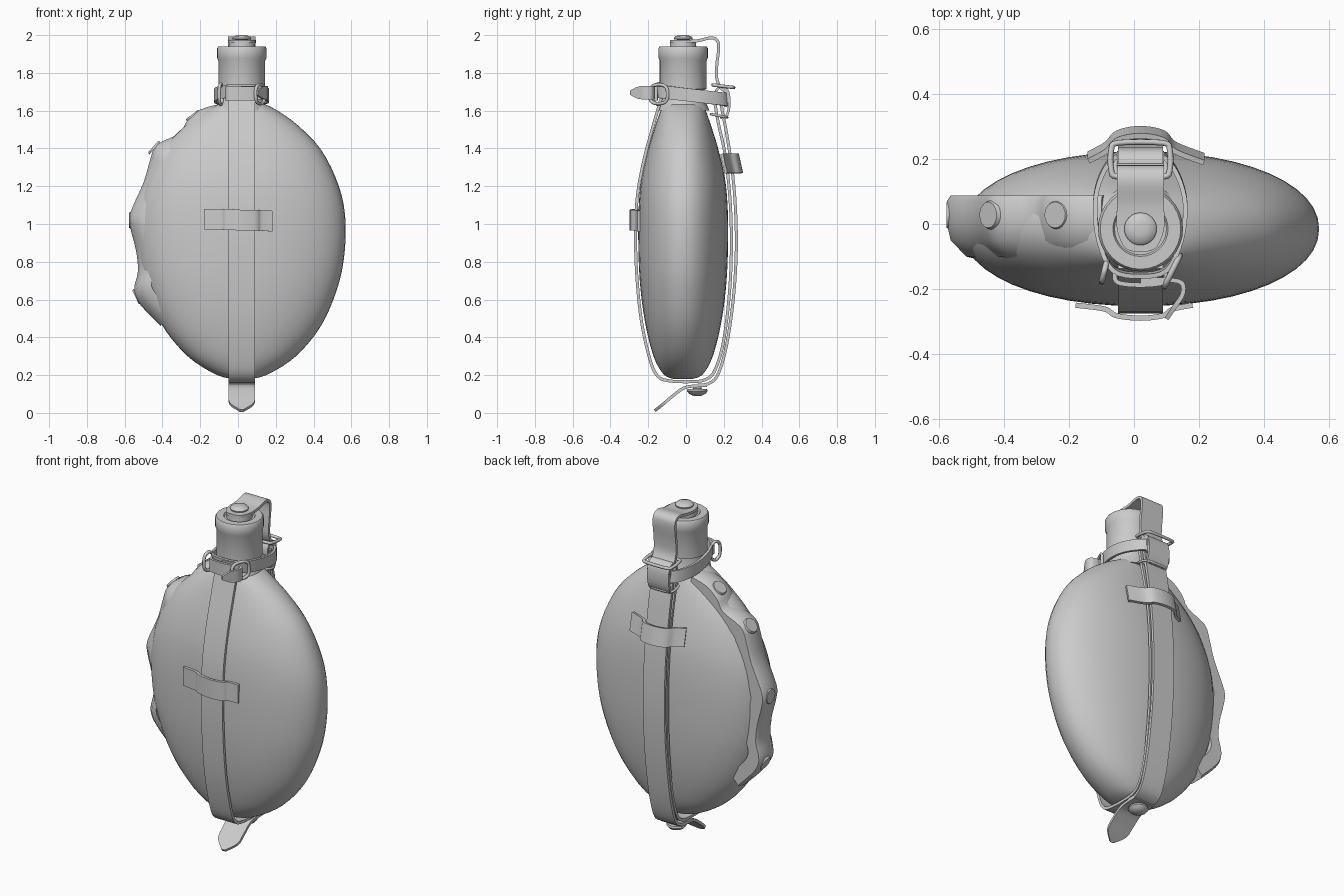
import bpy, bmesh, math
from mathutils import Vector

if "Cube" in bpy.data.objects:
    bpy.data.objects.remove(bpy.data.objects["Cube"])

CX, CY = 0.02, -0.015   # bottle axis


def smooth_path(pts, n=5, closed=False):
    """Catmull-Rom interpolation of tuples of any size."""
    P = [tuple(p) for p in pts]
    m = len(P)
    out = []
    for i in range(m if closed else m - 1):
        if closed:
            a, b, c, d = (P[(i + k) % m] for k in (-1, 0, 1, 2))
        else:
            a, b, c, d = P[max(i - 1, 0)], P[i], P[i + 1], P[min(i + 2, m - 1)]
        for k in range(n):
            t = k / n
            out.append(tuple(0.5 * (2*q + (r-p)*t + (2*p-5*q+4*r-s)*t*t + (3*q-p-3*r+s)*t**3)
                             for p, q, r, s in zip(a, b, c, d)))
    if not closed:
        out.append(P[-1])
    return out


def finish(name, bm, angle=35):
    bmesh.ops.recalc_face_normals(bm, faces=bm.faces)
    me = bpy.data.meshes.new(name)
    bm.to_mesh(me)
    bm.free()
    ob = bpy.data.objects.new(name, me)
    bpy.context.collection.objects.link(ob)
    bpy.ops.object.select_all(action='DESELECT')
    ob.select_set(True)
    bpy.context.view_layer.objects.active = ob
    bpy.ops.object.shade_smooth_by_angle(angle=math.radians(angle))
    return ob


def loft(name, rings, closed=False, angle=35):
    """Skin a list of equal-sized point loops."""
    bm = bmesh.new()
    V = [[bm.verts.new(p) for p in r] for r in rings]
    n, m = len(V), len(V[0])
    for i in range(n if closed else n - 1):
        A, B = V[i], V[(i + 1) % n]
        for j in range(m):
            k = (j + 1) % m
            bm.faces.new((A[j], A[k], B[k], B[j]))
    if not closed:
        bm.faces.new(V[0])
        bm.faces.new(V[-1])
    return finish(name, bm, angle)


def ribbon(name, pts, side, width, thick=0.016, closed=False, n=5):
    """Flat strap along a path; pts are (x, y, z) or (x, y, z, width factor)."""
    S = smooth_path([tuple(p) + (1,) * (4 - len(p)) for p in pts], n, closed)
    side = Vector(side).normalized()
    rings, m = [], len(S)
    for i, s in enumerate(S):
        if closed:
            a, b = S[i - 1], S[(i + 1) % m]
        else:
            a, b = S[max(i - 1, 0)], S[min(i + 1, m - 1)]
        t = Vector(b[:3]) - Vector(a[:3])
        nn = t.cross(side).normalized() * thick / 2
        w = side * width * s[3] / 2
        c = Vector(s[:3])
        rings.append([c - w - nn, c + w - nn, c + w + nn, c - w + nn])
    return loft(name, rings, closed)


def strap(name, yz, width=0.14, **kw):
    return ribbon(name, [(CX, p[0], p[1], *p[2:]) for p in yz], (1, 0, 0), width, **kw)


def lathe(name, profile, cx=CX, cy=CY, seg=32):
    return loft(name, [[(cx + r * math.cos(2*math.pi*k/seg), cy + r * math.sin(2*math.pi*k/seg), z)
                        for k in range(seg)] for r, z in profile])


def wire(name, pts, r=0.009):
    """Closed round wire ring."""
    cu = bpy.data.curves.new(name, 'CURVE')
    cu.dimensions = '3D'
    cu.bevel_depth, cu.bevel_resolution = r, 2
    S = smooth_path(pts, 4, True)
    sp = cu.splines.new('POLY')
    sp.points.add(len(S) - 1)
    for q, s in zip(sp.points, S):
        q.co = (*s, 1)
    sp.use_cyclic_u = True
    ob = bpy.data.objects.new(name, cu)
    bpy.context.collection.objects.link(ob)
    bpy.ops.object.select_all(action='DESELECT')
    ob.select_set(True)
    bpy.context.view_layer.objects.active = ob
    bpy.ops.object.convert(target='MESH')
    bpy.ops.object.shade_smooth()


def sq(v, e):
    return math.copysign(abs(v) ** e, v)


# bottle body: (z, half width, half depth)
sections = [(0.18, .05, .05), (0.20, .13, .10), (0.27, .25, .145), (0.36, .345, .175),
            (0.47, .425, .20), (0.6, .485, .22), (0.75, .53, .233), (0.93, .55, .238),
            (1.1, .54, .235), (1.25, .495, .22), (1.4, .415, .185), (1.52, .30, .148),
            (1.6, .19, .12), (1.64, .11, .105)]
loft("bottle_body", [[(CX + a * sq(math.cos(t), .95), CY + b * sq(math.sin(t), .95), z)
                      for t in (2 * math.pi * k / 48 for k in range(48))]
                     for z, a, b in smooth_path(sections, 3)], angle=60)

# wrinkled closing flap along the left edge
edge = [(-.10, 1.635), (-.20, 1.605), (-.27, 1.545), (-.31, 1.48), (-.43, 1.42), (-.465, 1.34),
        (-.50, 1.22), (-.57, 1.06), (-.57, .98), (-.54, .86), (-.53, .75), (-.55, .65),
        (-.515, .57), (-.41, .46)]
S = smooth_path(edge, 3)
rings = []
for i, (x, z) in enumerate(S):
    d = Vector((CX - x, 0, 0.93 - z)).normalized()
    p = Vector((x, 0, z))
    rings.append([p + d * k + Vector((0, y, 0)) for y, k in
                  ((.088, .09), (.088, .012), (.07, 0), (0, 0), (-.05, .012), (-.10, .06), (-.11, .10))])
loft("side_flap", rings, angle=50)

# flap snap buttons
for i, (x, z, nx, nz) in enumerate([(-.24, 1.575, -.6, .8), (-.445, 1.405, -.75, .66),
                                    (-.571, 1.02, -1, 0), (-.537, .615, -.9, -.43)]):
    bm = bmesh.new()
    bmesh.ops.create_cone(bm, cap_ends=True, segments=20, radius1=.045, radius2=.04, depth=.012)
    ob = finish(f"flap_button_{i + 1}", bm)
    ob.location = (x, .028, z)
    ob.rotation_euler = Vector((nx, 0, nz)).to_track_quat('Z', 'Y').to_euler()

# neck, screw cap and top knob
lathe("neck", [(.14, 1.60), (.122, 1.64), (.11, 1.68), (.11, 1.75)])
lathe("cap", [(.112, 1.71), (.124, 1.715), (.124, 1.865), (.131, 1.88), (.131, 1.93),
              (.124, 1.94), (.085, 1.94), (.08, 1.932), (.07, 1.932), (.068, 1.96), (.05, 1.962)])
lathe("cap_knob", [(.028, 1.95), (.028, 1.975), (.048, 1.977), (.05, 1.985), (.042, 1.994), (.02, 2.0)])

# cap strap: round end under the knob, then down the back
strap("cap_strap", [(-.085, 1.965, .3), (-.07, 1.965, .7), (-.015, 1.966, 1), (.06, 1.97), (.13, 1.985),
                    (.165, 1.972), (.173, 1.93), (.163, 1.84), (.163, 1.77), (.185, 1.72),
                    (.215, 1.69), (.21, 1.62)], width=.145)

# main strap around the body
strap("main_strap", [(-.13, 1.67), (-.165, 1.55), (-.22, 1.35), (-.257, 1.15), (-.267, .95), (-.26, .72),
                     (-.235, .48), (-.19, .28), (-.15, .195), (-.09, .17), (.02, .165), (.10, .175),
                     (.15, .22), (.195, .36), (.227, .6), (.24, .85), (.235, 1.1), (.21, 1.35),
                     (.17, 1.54), (.15, 1.66)])
strap("back_outer_strap", [(.06, .148), (.12, .155), (.17, .205), (.215, .36), (.25, .6), (.266, .85),
                           (.262, 1.08), (.245, 1.28), (.215, 1.48), (.195, 1.58), (.18, 1.68)])
# pointed tail and stud at the bottom
strap("bottom_tail", [(.11, .145), (.05, .143), (-.01, .132), (-.07, .09), (-.12, .047, .9), (-.165, .012, .15)])
lathe("bottom_stud", [(.02, .15), (.022, .128), (.052, .126), (.055, .115), (.042, .1), (.02, .09)],
      cy=.06, seg=24)

# keeper loops, front and back
ribbon("front_keeper", [(-.18, -.25, 1.025), (-.09, -.262, 1.025), (-.055, -.282, 1.025), (.02, -.29, 1.02),
                        (.09, -.282, 1.02), (.12, -.262, 1.02), (.18, -.25, 1.015)], (0, 0, 1), .11)
ribbon("back_keeper", [(-.14, .205, 1.32), (-.085, .235, 1.32), (-.05, .27, 1.32), (.02, .283, 1.32),
                       (.09, .27, 1.32), (.125, .235, 1.32), (.215, .20, 1.32)], (0, -.22, 1), .105)

# neck strap, sloping down to the back, with its tongue
loop = [(CX, -.158), (.10, -.14), (.145, -.05), (.158, .06), (.135, .15), (.09, .21),
        (CX, .222), (-.055, .21), (-.10, .15), (-.12, .06), (-.108, -.05), (-.065, -.14)]
ribbon("neck_strap", [(x, y, 1.685 - .12 * (y + .0)) for x, y in loop], (0, -.1, 1), .07, .014, True, 4)
ribbon("strap_tongue", [(.02, -.175, 1.695), (.09, -.172, 1.695), (.145, -.18, 1.695), (.15, -.215, 1.695),
                        (.125, -.255, 1.695, .85), (.10, -.292, 1.695, .3)], (0, 0, 1), .072, .014)
ribbon("front_buckle_fold", [(-.06, -.15, 1.69), (-.05, -.18, 1.69), (.02, -.188, 1.69),
                             (.09, -.18, 1.69), (.10, -.15, 1.69)], (0, 0, 1), .075, .014)


# metal rings: buckle at the front, wire loops at the back
def rounded(x0, x1, u0, u1, c=.022):
    return [(x0 + c, u0), (x1 - c, u0), (x1, u0 + c), (x1, u1 - c), (x1 - c, u1), (x0 + c, u1),
            (x0, u1 - c), (x0, u0 + c)]


wire("buckle_left", [(-.09 + .25 * (y + .14), y, z) for y, z in rounded(-.175, -.115, 1.635, 1.74)])
wire("buckle_right", [(.12 + .5 * (y + .14), y, z) for y, z in rounded(-.19, -.10, 1.64, 1.735)])
wire("back_ring_upper", [(x, y, 1.735 - .12 * (y - .15)) for x, y in rounded(-.07, .11, .145, .25)])
wire("back_ring_lower", [(x, y, 1.58 - .2 * (y - .14)) for x, y in rounded(-.055, .095, .135, .215)], .007)
strap("back_loop", [(.16, 1.59), (.155, 1.69), (.185, 1.725), (.222, 1.70), (.228, 1.62), (.21, 1.565),
                    (.18, 1.565)], thick=.014)
